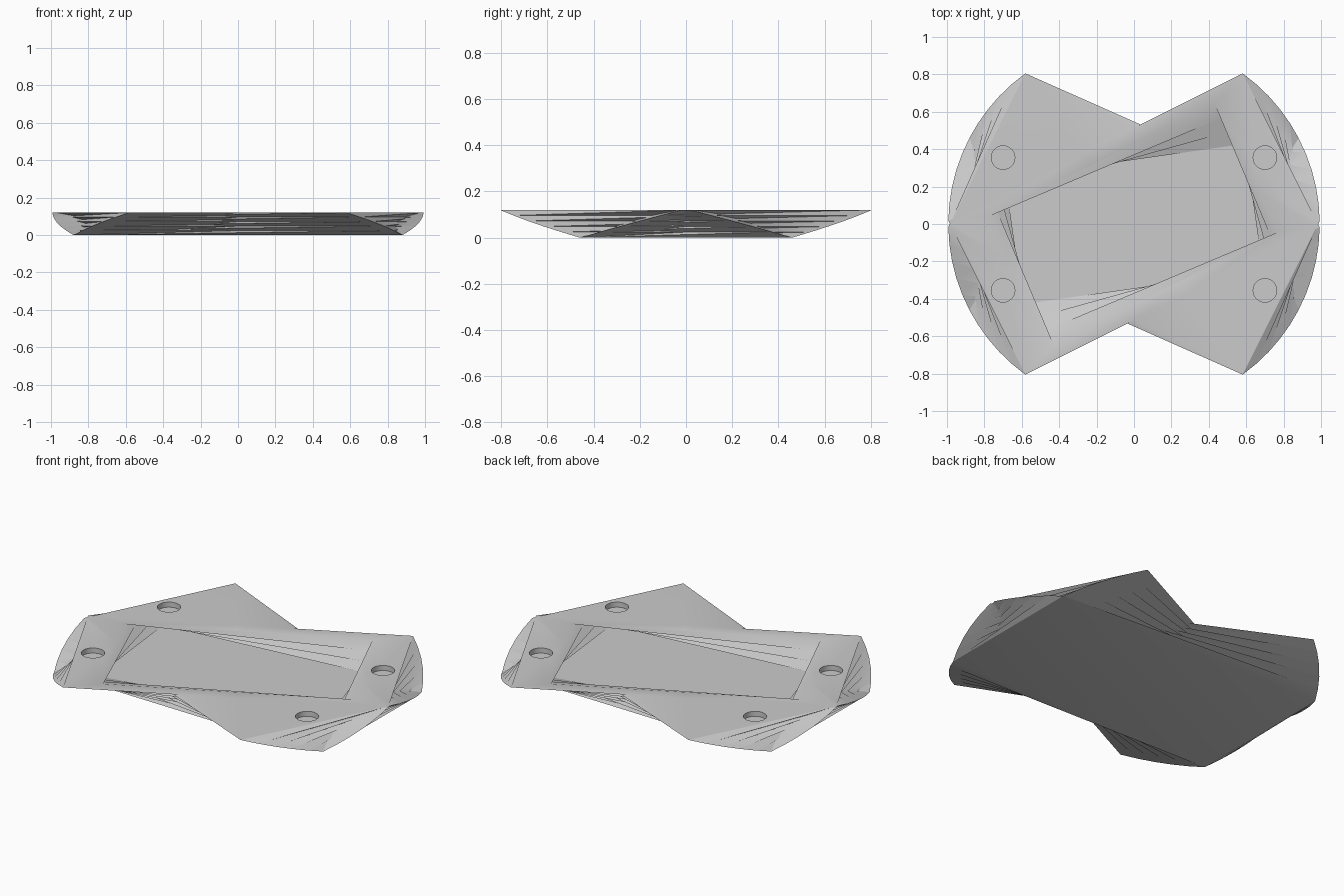
import bpy, bmesh
from math import radians
from mathutils import Matrix, Vector

cube = bpy.data.objects.get("Cube")
if cube:
    bpy.data.objects.remove(cube, do_unlink=True)

HEIGHT, TWIST = 0.12, 26.6

grey = bpy.data.materials.new("light_grey")
grey.use_nodes = True
grey.diffuse_color = (0.6, 0.6, 0.6, 1)
bsdf = next(n for n in grey.node_tree.nodes if n.type == 'BSDF_PRINCIPLED')
bsdf.inputs["Base Color"].default_value = (0.6, 0.6, 0.6, 1)


def finish(bm, name):
    bmesh.ops.recalc_face_normals(bm, faces=bm.faces)
    mesh = bpy.data.meshes.new(name)
    bm.to_mesh(mesh)
    bm.free()
    mesh.materials.append(grey)
    obj = bpy.data.objects.new(name, mesh)
    bpy.context.collection.objects.link(obj)
    return obj


def twisted_block(name, hx, hy, levels):
    """Rectangular block whose section turns by an angle at every level."""
    bm = bmesh.new()
    rings = []
    for z, angle in levels:
        turn = Matrix.Rotation(radians(angle), 3, 'Z')
        corners = [(hx, hy), (-hx, hy), (-hx, -hy), (hx, -hy)]
        rings.append([bm.verts.new(turn @ Vector((x, y, z))) for x, y in corners])
    bm.faces.new(rings[0])
    bm.faces.new(rings[-1])
    for low, high in zip(rings, rings[1:]):
        for i in range(4):
            j = (i + 1) % 4
            bm.faces.new((low[i], low[j], high[j], high[i]))
    bmesh.ops.triangulate(bm, faces=[f for f in bm.faces if abs(f.calc_center_median().z - levels[0][0]) > 1e-5])
    return finish(bm, name)


def combine(target, tool, operation):
    mod = target.modifiers.new(tool.name, 'BOOLEAN')
    mod.operation, mod.solver, mod.object = operation, 'EXACT', tool
    bpy.context.view_layer.update()
    graph = bpy.context.evaluated_depsgraph_get()
    mesh = bpy.data.meshes.new_from_object(target.evaluated_get(graph))
    target.modifiers.clear()
    target.data = mesh
    bpy.data.objects.remove(tool, do_unlink=True)


# Base plate: two blocks twisted in opposite directions
STEPS = 5
base, counter = [
    twisted_block(name, 0.88, 0.46,
                  [(HEIGHT * i / STEPS, side * TWIST * i / STEPS) for i in range(STEPS + 1)])
    for name, side in (("twisted_base", 1), ("counter_twist", -1))]
combine(base, counter, 'UNION')

# Twisted pocket in the top
FLOOR, START, LAYERS = 0.035, 4.5, 3
levels = [(FLOOR + (HEIGHT - FLOOR) * i / LAYERS, START + (TWIST - START) * i / LAYERS)
          for i in range(LAYERS + 1)]
levels.append((HEIGHT + 0.05, TWIST))
combine(base, twisted_block("pocket", 0.673, 0.384, levels), 'DIFFERENCE')

# Four blind round holes
for sx in (-1, 1):
    for sy in (-1, 1):
        bm = bmesh.new()
        bmesh.ops.create_cone(bm, cap_ends=True, segments=32, radius1=0.063,
                              radius2=0.063, depth=0.1,
                              matrix=Matrix.Translation((sx * 0.7, sy * 0.355, HEIGHT + 0.02)))
        combine(base, finish(bm, "hole"), 'DIFFERENCE')

# Smooth the curved walls, keep the rims sharp
bpy.ops.object.select_all(action='DESELECT')
base.select_set(True)
bpy.context.view_layer.objects.active = base
bpy.ops.object.shade_smooth_by_angle(angle=radians(30))
